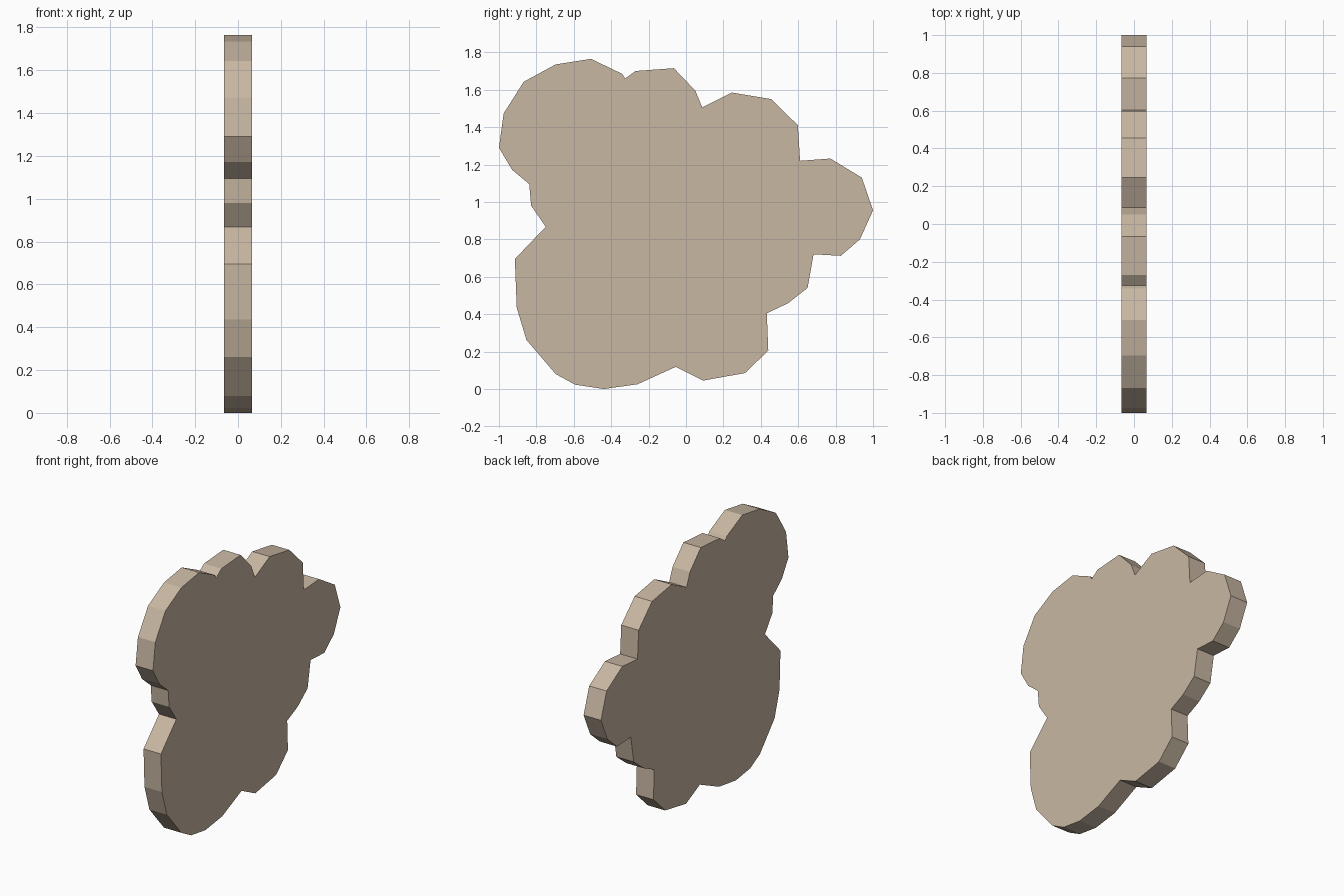
import bpy, bmesh

# Scalloped outline in (y, z), seen from the right side
OUTLINE = [
    (-1.0, 1.29), (-0.975, 1.473), (-0.867, 1.643), (-0.697, 1.735), (-0.508, 1.765),
    (-0.342, 1.685), (-0.325, 1.66), (-0.27, 1.70), (-0.065, 1.715), (0.05, 1.595),
    (0.087, 1.505), (0.245, 1.585), (0.455, 1.55), (0.598, 1.41), (0.61, 1.22),
    (0.772, 1.232), (0.94, 1.13), (1.0, 0.955), (0.93, 0.80), (0.828, 0.712),
    (0.682, 0.72), (0.65, 0.54), (0.545, 0.458), (0.432, 0.405), (0.44, 0.205),
    (0.315, 0.085), (0.092, 0.045), (-0.055, 0.118), (-0.26, 0.025), (-0.44, 0.0),
    (-0.593, 0.023), (-0.697, 0.08), (-0.853, 0.262), (-0.905, 0.435), (-0.915, 0.695),
    (-0.75, 0.867), (-0.828, 0.98), (-0.838, 1.095), (-0.93, 1.172),
]
HALF = 0.065  # half thickness along x

# Single tan colour
tan = bpy.data.materials.new("tan")
tan.diffuse_color = (0.58, 0.475, 0.365, 1.0)

# Flat slab: outline face extruded along x
bm = bmesh.new()
face = bm.faces.new([bm.verts.new((-HALF, y, z)) for y, z in OUTLINE])
ext = bmesh.ops.extrude_face_region(bm, geom=[face], use_keep_orig=True)
top = [v for v in ext["geom"] if isinstance(v, bmesh.types.BMVert)]
bmesh.ops.translate(bm, verts=top, vec=(2 * HALF, 0, 0))
bmesh.ops.recalc_face_normals(bm, faces=bm.faces)

mesh = bpy.data.meshes.new("scalloped_slab")
bm.to_mesh(mesh)
bm.free()
mesh.materials.append(tan)
slab = bpy.data.objects.new("scalloped_slab", mesh)
bpy.context.collection.objects.link(slab)
